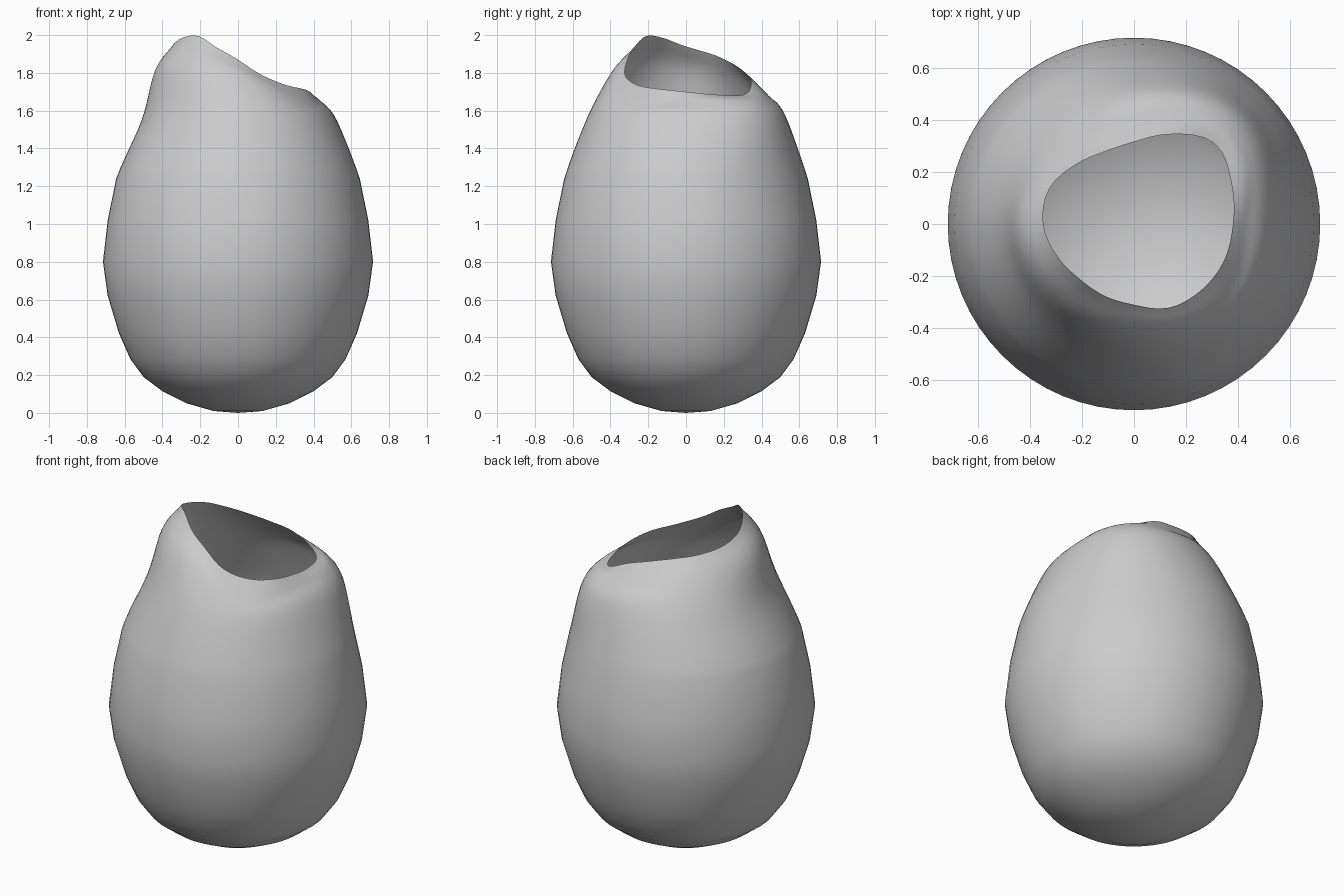
import bpy, bmesh, math

if "Cube" in bpy.data.objects:
    bpy.data.objects.remove(bpy.data.objects["Cube"])

SEG = 64


def cubic(a, b, c, d, t):
    return b + 0.5 * t * (c - a + t * (2*a - 5*b + 4*c - d + t * (3*(b - c) + d - a)))


def around(values, s):
    """Smooth periodic interpolation of (radius, height) stations at segment s."""
    n = len(values)
    u = s / SEG * n
    i, t = int(u), u - int(u)
    p = [values[(i + k) % n] for k in (-1, 0, 1, 2)]
    return tuple(cubic(*(q[j] for q in p), t) for j in (0, 1))


# Round lower body: (radius, height)
body = [(0.13, 0.01), (0.27, 0.05), (0.40, 0.115), (0.50, 0.19), (0.57, 0.285),
        (0.63, 0.42), (0.69, 0.62), (0.715, 0.80), (0.69, 1.02), (0.645, 1.24)]

# Uneven upper rings, stations counter-clockwise from +x
shoulder = [(0.52, 1.55), (0.59, 1.53), (0.52, 1.58), (0.51, 1.53),
            (0.51, 1.55), (0.505, 1.58), (0.52, 1.57), (0.53, 1.54)]
neck = [(0.43, 1.65), (0.515, 1.65), (0.425, 1.69), (0.40, 1.74),
        (0.44, 1.81), (0.415, 1.84), (0.405, 1.78), (0.45, 1.65)]
rim = [(0.38, 1.70), (0.405, 1.685), (0.437, 1.685), (0.373, 1.76),
       (0.315, 1.80), (0.30, 1.83), (0.32, 1.86), (0.352, 1.90),
       (0.348, 1.94), (0.32, 1.985), (0.297, 1.995), (0.298, 1.935),
       (0.31, 1.87), (0.348, 1.785), (0.362, 1.735), (0.373, 1.715)]

bm = bmesh.new()
base = bm.verts.new((0, 0, 0))
columns = []
for s in range(SEG):
    a = 2 * math.pi * s / SEG
    top = [around(r, s) for r in (shoulder, neck, rim)]
    end = tuple(2 * top[2][j] - top[1][j] for j in (0, 1))
    pts = [body[-2], body[-1]] + top + [end]
    profile = list(body)
    for i in range(1, 4):
        for k in range(1, 6):
            profile.append(tuple(cubic(*(pts[i + m][j] for m in (-1, 0, 1, 2)), k / 5)
                                 for j in (0, 1)))
    columns.append([bm.verts.new((r * math.cos(a), r * math.sin(a), z)) for r, z in profile])

# Skin the open shell
for s in range(SEG):
    c, d = columns[s], columns[(s + 1) % SEG]
    bm.faces.new((base, d[0], c[0]))
    for i in range(len(c) - 1):
        bm.faces.new((c[i], d[i], d[i + 1], c[i + 1]))
for f in bm.faces:
    f.smooth = True

mesh = bpy.data.meshes.new("egg_vase_shell")
bm.to_mesh(mesh)
bm.free()
bpy.context.collection.objects.link(bpy.data.objects.new("egg_vase_shell", mesh))
